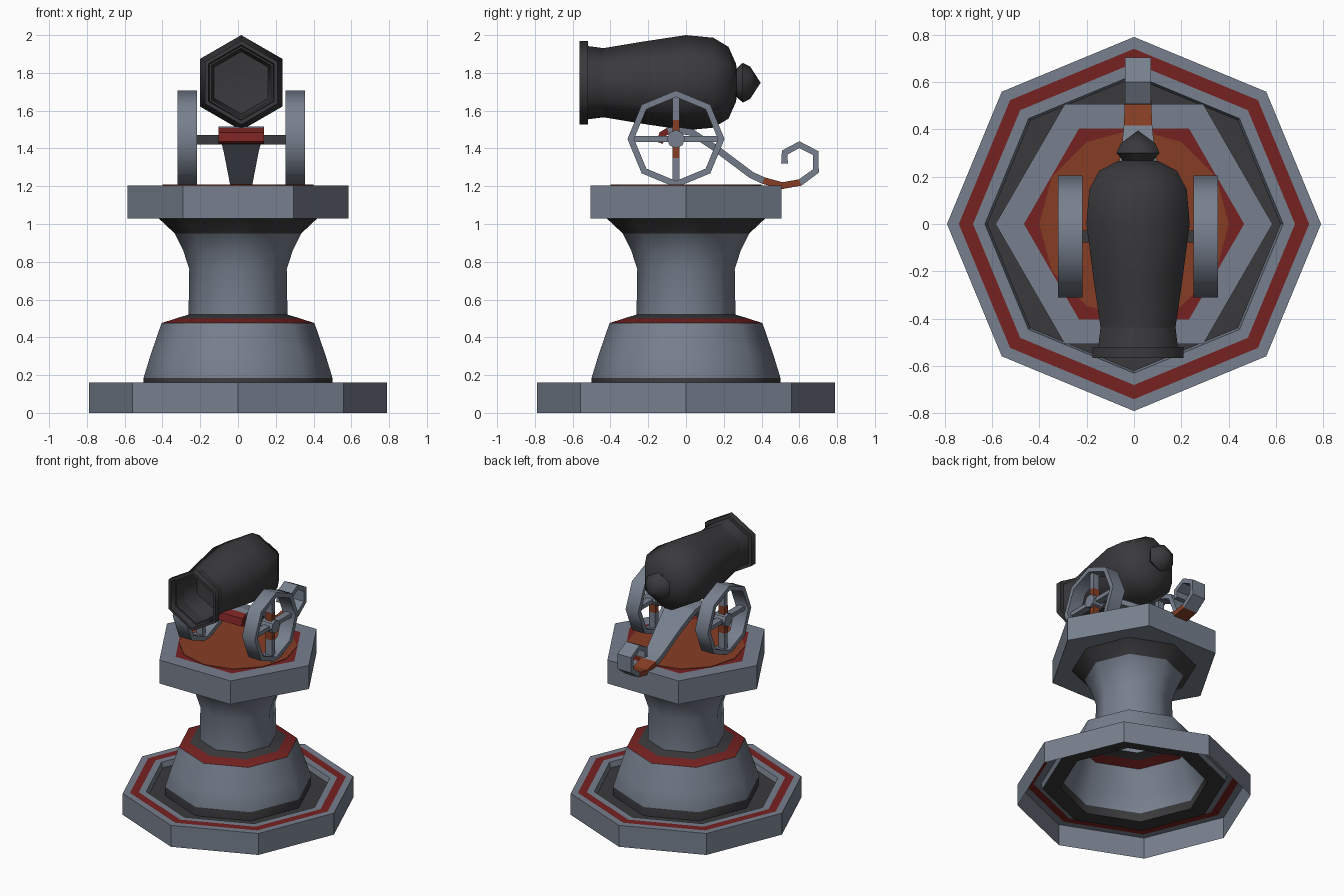
import bpy, bmesh, math
from mathutils import Matrix, Vector

if "Cube" in bpy.data.objects:
    bpy.data.objects.remove(bpy.data.objects["Cube"])


def material(name, rgb):
    m = bpy.data.materials.new(name)
    m.diffuse_color = (*rgb, 1)
    m.use_nodes = True
    m.node_tree.nodes["Principled BSDF"].inputs["Base Color"].default_value = m.diffuse_color
    return m


MATS = [material("stone_grey", (0.185, 0.215, 0.27)),
        material("dark_iron", (0.042, 0.041, 0.045)),
        material("deep_red", (0.18, 0.016, 0.015)),
        material("burnt_orange", (0.24, 0.048, 0.018))]
GREY, DARK, RED, ORANGE = range(4)
CX = 0.017          # the gun sits slightly right of centre


def finish(name, bm, matrix=Matrix(), smooth=None):
    bmesh.ops.remove_doubles(bm, verts=bm.verts, dist=1e-5)
    bm.transform(matrix)
    me = bpy.data.meshes.new(name)
    bm.to_mesh(me)
    bm.free()
    for m in MATS:
        me.materials.append(m)
    ob = bpy.data.objects.new(name, me)
    bpy.context.collection.objects.link(ob)
    if smooth:
        bpy.ops.object.select_all(action='DESELECT')
        ob.select_set(True)
        bpy.context.view_layer.objects.active = ob
        bpy.ops.object.shade_smooth_by_angle(angle=math.radians(smooth))
    return ob


def lathe(name, profile, sides, matrix=Matrix(), phase=0.0, smooth=None):
    """Revolve (radius, height, colour of the band after this point)."""
    bm = bmesh.new()
    rings = []
    for r, z, _ in profile:
        if r < 1e-6:
            rings.append([bm.verts.new((0, 0, z))] * sides)
            continue
        rings.append([bm.verts.new((r * math.cos(phase + math.tau * k / sides),
                                    r * math.sin(phase + math.tau * k / sides), z))
                      for k in range(sides)])
    for (lo, hi, p) in zip(rings, rings[1:], profile):
        for k in range(sides):
            n = (k + 1) % sides
            loop = list(dict.fromkeys([lo[k], lo[n], hi[n], hi[k]]))
            if len(loop) > 2:
                bm.faces.new(loop).material_index = p[2]
    return finish(name, bm, matrix, smooth)


def box(name, centre, size, col):
    bm = bmesh.new()
    bmesh.ops.create_cube(bm, size=1)
    for f in bm.faces:
        f.material_index = col
    return finish(name, bm, Matrix.Translation(centre) @ Matrix.Diagonal((*size, 1)))


# Base: open-bottomed ring with a painted stripe and recessed floor
lathe("base_ring", [(0.79, 0, GREY), (0.79, 0.16, GREY), (0.74, 0.16, RED),
                    (0.68, 0.16, GREY), (0.63, 0.16, GREY), (0.62, 0.12, DARK),
                    (0.50, 0.12, DARK)], 8)

# Pedestal: flared foot, red shoulder, waisted neck
lathe("pedestal", [(0.50, 0.12, DARK), (0.50, 0.185, GREY), (0.465, 0.30, GREY),
                   (0.405, 0.475, RED), (0.33, 0.50, DARK), (0.262, 0.52, GREY),
                   (0.258, 0.76, GREY), (0.29, 0.86, GREY), (0.335, 0.95, DARK),
                   (0.42, 1.03, DARK)], 8, smooth=50)

# Platform: hexagonal slab with painted top
lathe("platform", [(0, 1.03, GREY), (0.585, 1.03, GREY), (0.585, 1.205, GREY),
                   (0.465, 1.205, RED), (0, 1.205, RED)], 6)
lathe("platform_panel", [(0.40, 1.205, ORANGE), (0.40, 1.209, ORANGE),
                         (0, 1.209, ORANGE)], 12)

# Cannon barrel: knob, breech, bulge, muzzle rim and bore, pointing to -y
barrel_frame = Matrix.Translation((CX, 0, 1.748)) @ Matrix.Rotation(math.pi / 2, 4, 'X')
outline = [(0, -.395), (.085, -.34), (.105, -.30), (.075, -.268), (.10, -.265),
           (.19, -.225), (.238, -.145), (.252, 0), (.215, .245), (.183, .435),
           (.183, .52), (.222, .52), (.222, .565), (.20, .565), (.165, .30), (0, .28)]
lathe("cannon_barrel", [(r, z, DARK) for r, z in outline], 6, barrel_frame,
      phase=math.pi / 2, smooth=62)

# Wheels: octagonal rim, hub, four spokes with painted inner ends
WY, WZ = -0.053, 1.45
for side, label in ((-1, "left"), (1, "right")):
    wx = CX + side * 0.286
    frame = Matrix.Translation((wx, WY, WZ)) @ Matrix.Rotation(math.pi / 2, 4, 'Y')
    rim = [(.222, -.052), (.257, -.052), (.257, .052), (.222, .052), (.222, -.052)]
    lathe(label + "_wheel_rim", [(r, z, GREY) for r, z in rim], 8, frame, smooth=50)
    hub = [(0, -.045), (.048, -.045), (.048, .045), (0, .045)]
    lathe(label + "_wheel_hub", [(r, z, GREY) for r, z in hub], 8, frame)
    for d in (-1, 1):
        box(label + "_spoke_side", (wx, WY + d * .135, WZ), (.05, .19, .03), GREY)
        box(label + "_spoke_upright", (wx, WY, WZ + d * .165), (.05, .036, .13), GREY)
        box(label + "_spoke_band", (wx, WY, WZ + d * .07), (.052, .038, .06), ORANGE)

# Axle
box("axle", (CX, WY, 1.445), (0.53, 0.05, 0.05), DARK)

# Carriage trail: tapered strip ending in a curl; (y, z, half width, colour)
path = [(-.14, 1.43, .12, RED), (-.125, 1.475, .12, RED), (-.095, 1.492, .12, GREY),
        (-.055, 1.497, .12, GREY), (.03, 1.485, .115, GREY), (.165, 1.395, .092, GREY),
        (.345, 1.26, .066, GREY), (.41, 1.23, .06, ORANGE), (.51, 1.203, .056, ORANGE),
        (.605, 1.22, .055, GREY), (.687, 1.28, .055, GREY), (.687, 1.375, .055, GREY),
        (.60, 1.42, .055, GREY), (.522, 1.378, .055, GREY), (.522, 1.32, .055, GREY)]
bm = bmesh.new()
sections = []
for i, (y, z, w, _) in enumerate(path):
    a, b = path[max(i - 1, 0)], path[min(i + 1, len(path) - 1)]
    t = Vector((b[0] - a[0], b[1] - a[1])).normalized() * 0.018
    off = Vector((-t.y, t.x))
    sections.append([bm.verts.new((CX + sx * w, y + s * off.x, z + s * off.y))
                     for sx, s in ((-1, -1), (1, -1), (1, 1), (-1, 1))])
for s0, s1, p in zip(sections, sections[1:], path):
    for k in range(4):
        n = (k + 1) % 4
        bm.faces.new((s0[k], s0[n], s1[n], s1[k])).material_index = p[3]
bm.faces.new(sections[0]).material_index = RED
bm.faces.new(sections[-1]).material_index = GREY
bmesh.ops.recalc_face_normals(bm, faces=bm.faces)
finish("carriage_trail", bm)
